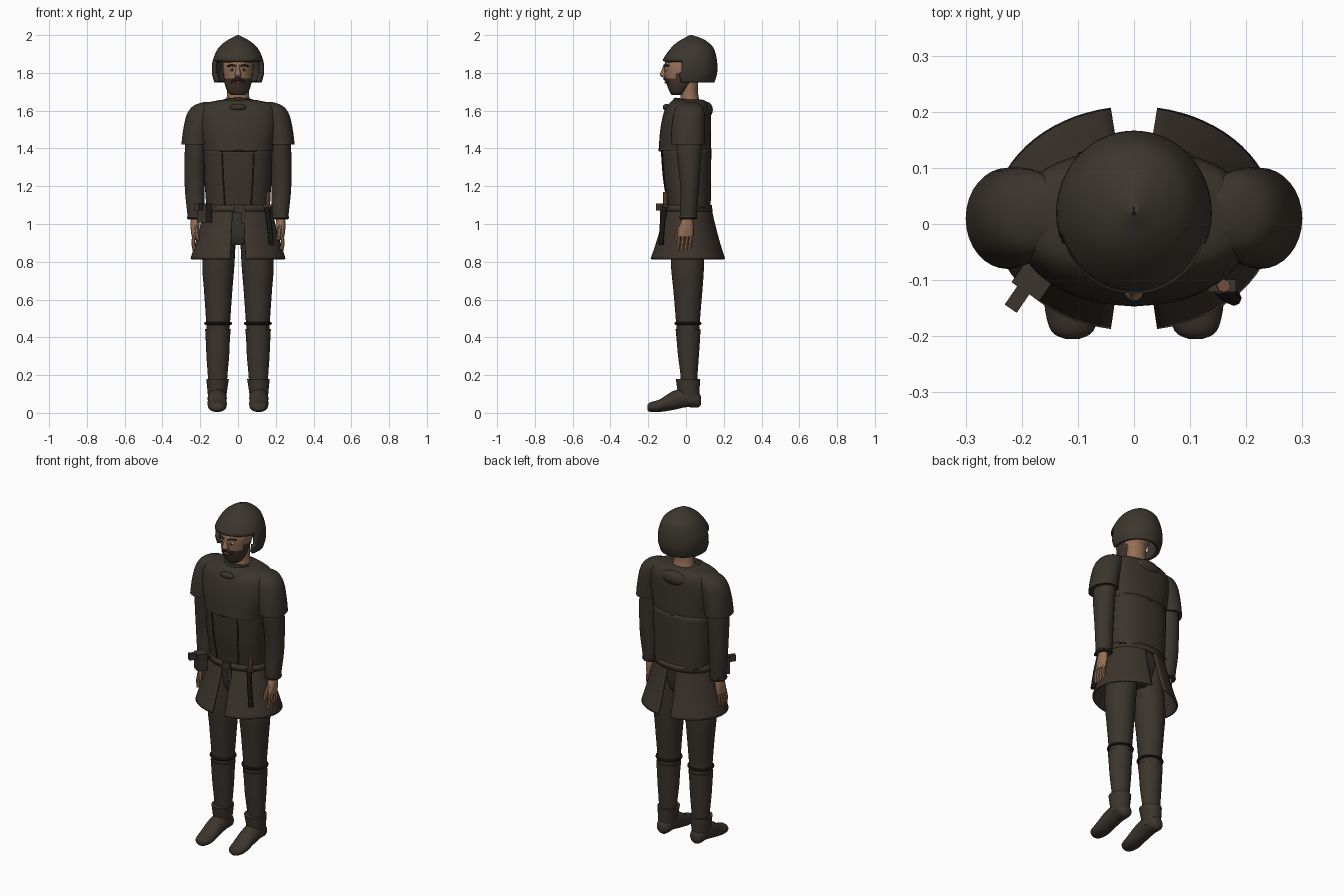
import bpy, bmesh, math, random
from mathutils import Vector

random.seed(4)
if "Cube" in bpy.data.objects:
    bpy.data.objects.remove(bpy.data.objects["Cube"], do_unlink=True)
made = []


def material(name, r, g, b):
    m = bpy.data.materials.new(name)
    m.use_nodes = True
    m.diffuse_color = (r, g, b, 1)
    shader = m.node_tree.nodes["Principled BSDF"]
    shader.inputs["Base Color"].default_value = (r, g, b, 1)
    shader.inputs["Roughness"].default_value = 0.9
    return m


cloth = material("dark cloth", .042, .034, .025)
leather = material("brown leather", .046, .035, .026)
iron = material("dark iron", .044, .037, .027)
seam = material("seam shadow", .018, .014, .011)
skin = material("skin", .30, .16, .095)
hair = material("beard hair", .055, .034, .025)
lips = material("lips", .18, .075, .055)
wood = material("handle wood", .17, .075, .042)
eye_white = material("eye white", .35, .30, .26)


def keep(obj, name, mat):
    obj.name = name
    if not obj.data.materials:
        obj.data.materials.append(mat)
    made.append(obj)
    return obj


def smooth_rings(rings, steps):
    """Catmull-Rom interpolation between cross-sections."""
    out = []
    for i in range(len(rings) - 1):
        a, b, c, d = (rings[max(0, min(len(rings) - 1, i + k))] for k in (-1, 0, 1, 2))
        for s in range(steps):
            t = s / steps
            out.append([q + t * ((r - p) / 2 + t * ((2 * p - 5 * q + 4 * r - w) / 2
                        + t * (3 * q - p - 3 * r + w) / 2)) for p, q, r, w in zip(a, b, c, d)])
    return out + [rings[-1]]


def loft(name, rings, mat, n=32, power=2, steps=4, arc=None, along_y=False,
         cap=True, skip=None, wall=0, ragged=0):
    """Rings are (station, centre x, centre 2, radius x, radius 2)."""
    bm = bmesh.new()
    start, end = arc or (0, math.tau)
    grid = []
    for j, (t, cx, cv, rx, rv) in enumerate(smooth_rings(rings, steps)):
        row = []
        for i in range(n + 1 if arc else n):
            a = start + (end - start) * i / n
            c, s = (math.copysign(abs(f) ** (2 / power), f) for f in (math.cos(a), math.sin(a)))
            u, v = cx + rx * c, cv + rv * s
            drop = random.uniform(-ragged, ragged) if j == 0 else 0
            row.append(bm.verts.new((u, t, v) if along_y else (u, v, t + drop)))
        grid.append(row)
    for low, high in zip(grid, grid[1:]):
        for i in range(n):
            k = (i + 1) % len(low)
            bm.faces.new((low[i], low[k], high[k], high[i]))
    if cap and not arc:
        bm.faces.new(grid[0])
        bm.faces.new(grid[-1])
    bmesh.ops.recalc_face_normals(bm, faces=bm.faces[:])
    if skip:
        gone = [f for f in bm.faces if skip(f.calc_center_median())]
        bmesh.ops.delete(bm, geom=gone, context='FACES')
    mesh = bpy.data.meshes.new(name)
    bm.to_mesh(mesh)
    bm.free()
    obj = bpy.data.objects.new(name, mesh)
    bpy.context.collection.objects.link(obj)
    if wall:
        mod = obj.modifiers.new("wall", 'SOLIDIFY')
        mod.thickness, mod.offset = wall, -1
    return keep(obj, name, mat)


def tube(name, points, radius, mat, closed=False):
    data = bpy.data.curves.new(name, 'CURVE')
    data.dimensions = '3D'
    data.bevel_depth, data.bevel_resolution, data.use_fill_caps = radius, 2, True
    line = data.splines.new('POLY')
    line.points.add(len(points) - 1)
    for p, co in zip(line.points, points):
        p.co = (*co, 1)
    line.use_cyclic_u = closed
    obj = bpy.data.objects.new(name, data)
    bpy.context.collection.objects.link(obj)
    bpy.ops.object.select_all(action='DESELECT')
    obj.select_set(True)
    bpy.context.view_layer.objects.active = obj
    bpy.ops.object.convert(target='MESH')
    return keep(bpy.context.object, name, mat)


def hoop(name, centre, rx, ry, radius, mat, tilt=0):
    ring = [math.tau * i / 32 for i in range(32)]
    pts = [Vector(centre) + Vector((rx * math.cos(a), ry * math.sin(a), tilt * math.sin(a))) for a in ring]
    return tube(name, pts, radius, mat, closed=True)


def ball(name, centre, radii, mat):
    bpy.ops.mesh.primitive_uv_sphere_add(segments=20, ring_count=12, radius=1, location=centre)
    bpy.context.object.scale = radii
    return keep(bpy.context.object, name, mat)


def box(name, centre, size, mat, turn=0):
    bpy.ops.mesh.primitive_cube_add(size=1, location=centre, rotation=(0, 0, turn))
    obj = bpy.context.object
    obj.scale = size
    obj.modifiers.new("soft edge", 'BEVEL').width = .006
    return keep(obj, name, mat)


# Helmet: pointed dome, cut away in front of the face
loft("helmet", [(1.75, 0, .02, .125, .131), (1.8, 0, .02, .138, .145), (1.865, 0, .02, .134, .144),
                (1.93, 0, .033, .105, .114), (1.965, 0, .035, .068, .078),
                (1.985, 0, .035, .034, .043), (2, 0, .025, .004, .006)],
     iron, n=64, cap=False, wall=.022,
     skip=lambda c: c.z < 1.864 and math.atan2(c.y - .02, abs(c.x)) < -.36)
tube("helmet_crest", [(0, .02, 1.99), (0, .07, 1.981), (0, .11, 1.955)], .006, iron)

# Head and neck, with the beard coloured by height and direction
loft("neck", [(1.62, 0, .025, .068, .058), (1.69, 0, .018, .058, .046), (1.8, 0, .018, .06, .05)], skin)
head = loft("head", [(1.682, 0, -.045, .035, .03), (1.7, 0, -.042, .055, .045), (1.74, 0, -.03, .07, .072),
                     (1.79, 0, -.018, .078, .095), (1.84, 0, -.012, .081, .103), (1.91, 0, 0, .07, .09)],
            skin, steps=5)
head.data.materials.append(hair)
for f in head.data.polygons:
    c = f.center
    cheek = abs(c.x) < .06 and c.z > 1.768 - .2 * abs(c.x - .0) + .012
    f.material_index = int(c.y < .02 and (c.z < 1.765 and not cheek or abs(c.x) > .069 and c.z < 1.8))
loft("nose", [(1.776, 0, -.112, .012, .012), (1.79, 0, -.118, .017, .02), (1.81, 0, -.114, .012, .017),
              (1.845, 0, -.108, .009, .01)], skin, n=16)
tube("moustache", [(-.036, -.092, 1.752), (-.018, -.108, 1.766), (0, -.113, 1.768),
                   (.018, -.108, 1.766), (.036, -.092, 1.752)], .008, hair)
ball("mouth", (0, -.106, 1.749), (.02, .008, .006), lips)

# Tunic body, vest and its front seams
loft("vest", [(1.075, 0, .016, .168, .114), (1.12, 0, .014, .17, .117), (1.25, 0, .005, .178, .128),
              (1.4, 0, 0, .18, .134)], cloth, n=48, power=2.5, cap=False, ragged=.016, wall=.01)
loft("hips", [(.89, 0, .01, .07, .06), (.95, 0, .012, .12, .085), (1.12, 0, .015, .155, .1)], cloth)

# Shoulder mantle with its folded hood
loft("mantle", [(1.387, 0, -.006, .186, .139), (1.42, 0, -.005, .19, .138), (1.5, 0, -.002, .205, .134),
                (1.59, 0, .006, .208, .124), (1.633, 0, .012, .185, .105), (1.652, 0, .014, .12, .088),
                (1.658, 0, .014, .08, .07)], cloth, n=48, power=2.4)
hoop("mantle_hem", (0, -.006, 1.39), .172, .135, .006, seam)
hoop("collar_roll", (0, .025, 1.643), .078, .08, .014, cloth, tilt=-.012)
ball("folded_hood", (0, .108, 1.605), (.085, .034, .042), cloth)
ball("throat_fold", (0, -.103, 1.618), (.045, .02, .018), cloth)

# Split skirt: one panel on each side, open front and back
half = math.pi / 2 - .165
skirt = [(.815, 0, .01, .252, .2), (.9, 0, .011, .226, .172), (1, 0, .013, .198, .143), (1.1, 0, .015, .17, .118)]
loft("left_skirt_panel", skirt, leather, arc=(-half, half), wall=.01)
loft("right_skirt_panel", skirt, leather, arc=(math.pi - half, math.pi + half), wall=.01)

# Belt, buckle, pouch and dagger
loft("belt", [(1.066, 0, .013, .183, .128), (1.1, 0, .013, .177, .124)], leather, n=48, steps=1, cap=False, wall=.012)
box("buckle", (.005, -.116, 1.083), (.05, .016, .042), iron)
box("belt_end", (.03, -.122, 1.04), (.022, .008, .08), leather)
box("pouch", (-.178, -.098, 1.058), (.06, .055, .1), leather, -.6)
box("pouch_strap", (-.2, -.122, 1.09), (.026, .07, .036), leather, -.6)
tube("dagger_sheath", [(.152, -.112, 1.09), (.165, -.125, 1), (.178, -.132, .89)], .014, seam)
tube("dagger_handle", [(.158, -.11, 1.09), (.16, -.11, 1.17)], .012, wood)
box("dagger_guard", (.157, -.11, 1.095), (.05, .022, .014), iron)

for side, s in (("left", 1), ("right", -1)):
    # Face and vest details
    ball(side + "_eye", (s * .031, -.103, 1.817), (.014, .01, .008), eye_white)
    ball(side + "_pupil", (s * .031, -.111, 1.817), (.006, .004, .006), seam)
    tube(side + "_brow", [(s * .014, -.113, 1.836), (s * .034, -.108, 1.842), (s * .055, -.09, 1.836)], .006, hair)
    tube(side + "_vest_seam", [(s * .07, -.095, 1.1), (s * .08, -.116, 1.25), (s * .085, -.127, 1.385)], .004, seam)

    # Arm: sleeve, shoulder cap, cuff
    loft(side + "_shoulder_cap", [(1.42, s * .226, .01, .074, .09), (1.5, s * .216, .012, .074, .089),
         (1.58, s * .197, .016, .074, .083), (1.625, s * .175, .02, .062, .066),
         (1.645, s * .155, .02, .03, .03)], cloth)
    loft(side + "_sleeve", [(1.025, s * .223, .012, .042, .044), (1.08, s * .224, .014, .047, .046),
         (1.2, s * .229, .02, .053, .05), (1.38, s * .225, .016, .057, .066), (1.5, s * .21, .015, .06, .07)], cloth)
    hoop(side + "_cuff", (s * .223, .012, 1.035), .039, .04, .009, cloth)

    # Hand with four fingers and a thumb
    loft(side + "_palm", [(1.04, s * .225, .01, .024, .026), (.985, s * .228, .002, .023, .038),
         (.935, s * .232, -.004, .014, .042)], skin, n=16)
    for k in range(4):
        y, tip = -.036 + .021 * k, .858 + .006 * abs(k - 1)
        tube(f"{side}_finger_{k + 1}", [(s * .231, y, .95), (s * .238, y - .004, .9), (s * .23, y - .008, tip)], .01, skin)
    tube(side + "_thumb", [(s * .225, -.022, .995), (s * .218, -.044, .955), (s * .214, -.052, .915)], .011, skin)

    # Leg: hose, garter and tall boot
    loft(side + "_hose", [(.43, s * .106, .011, .06, .06), (.52, s * .105, .01, .066, .066),
         (.65, s * .105, .01, .075, .077), (.8, s * .103, .008, .085, .088), (1.02, s * .085, .01, .077, .085)], cloth)
    hoop(side + "_garter", (s * .105, .01, .474), .066, .064, .008, seam)
    loft(side + "_boot_shaft", [(.15, s * .108, .016, .05, .044), (.2, s * .108, .016, .052, .045),
         (.3, s * .107, .013, .06, .055), (.39, s * .107, .012, .064, .062), (.445, s * .106, .011, .068, .066)],
         leather, ragged=.003)
    loft(side + "_ankle_cuff", [(.06, s * .11, .018, .047, .054), (.11, s * .11, .014, .051, .058),
         (.18, s * .108, .01, .06, .064)], leather)
    loft(side + "_foot", [(-.205, s * .11, .028, .012, .012), (-.19, s * .11, .031, .038, .025),
         (-.14, s * .11, .038, .05, .033), (-.07, s * .11, .065, .05, .05), (0, s * .11, .08, .05, .05),
         (.06, s * .11, .07, .04, .042), (.079, s * .11, .065, .02, .022)], leather, along_y=True)

# Smooth shading with sharp edges kept
bpy.ops.object.select_all(action='DESELECT')
for obj in made:
    obj.select_set(True)
bpy.context.view_layer.objects.active = made[0]
bpy.ops.object.shade_smooth_by_angle(angle=math.radians(40))
